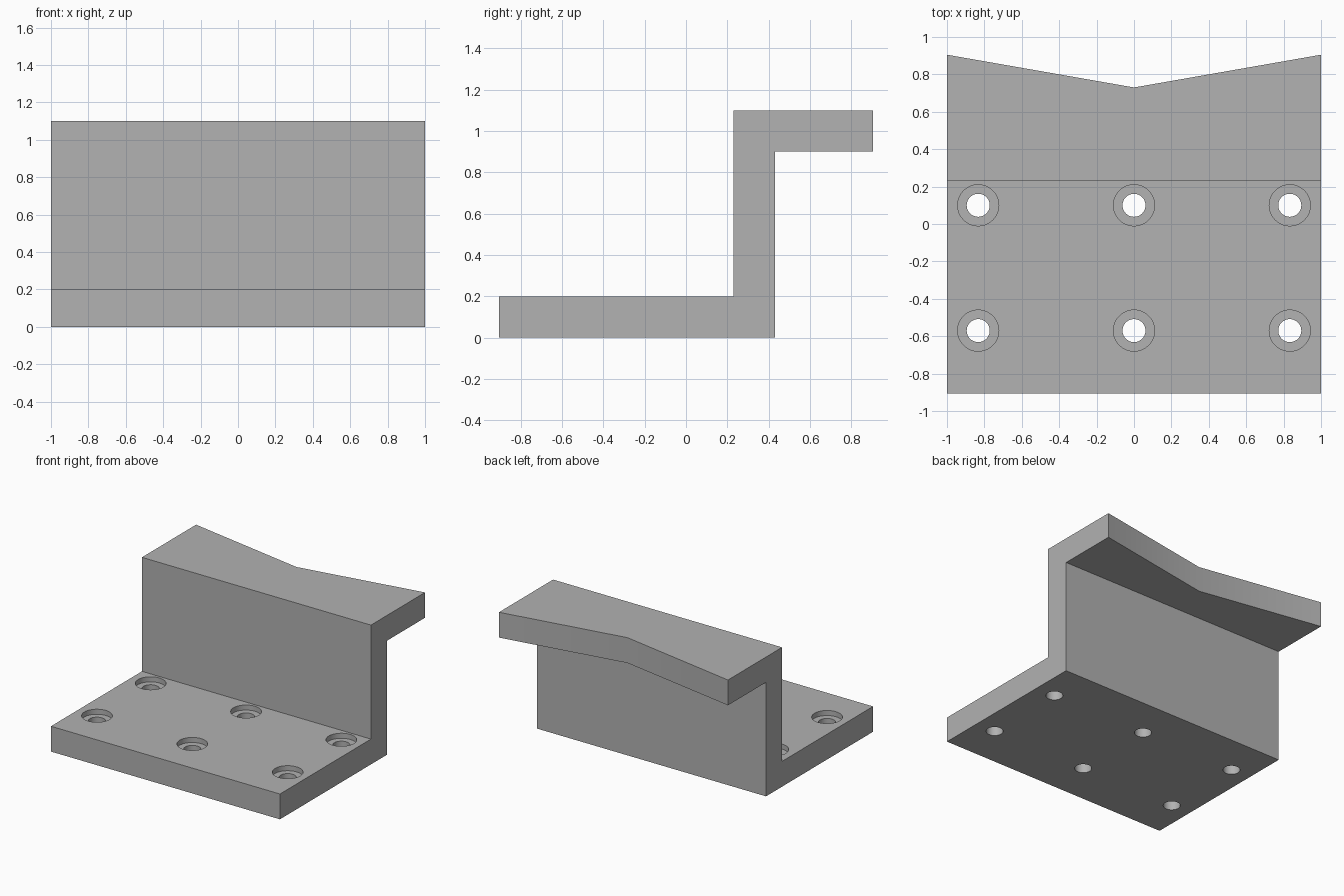
import bpy
import bmesh
from math import radians

cube = bpy.data.objects.get("Cube")
if cube:
    bpy.data.objects.remove(cube, do_unlink=True)

HALF_W = 1.0
FRONT, BACK, NOTCH = -0.905, 0.905, 0.73
WEB_FRONT, WEB_BACK = 0.23, 0.43
THICK, HEIGHT = 0.2, 1.1
BORE_DEPTH = 0.04

grey = bpy.data.materials.new("plain grey")
grey.use_nodes = True
colour = (0.445, 0.445, 0.445, 1)
grey.diffuse_color = colour
grey.node_tree.nodes["Principled BSDF"].inputs["Base Color"].default_value = colour


def section(bm, x, back):
    """Z-shaped cross-section at x, its upper flange ending at back."""
    points = [(FRONT, 0), (WEB_BACK, 0), (WEB_BACK, HEIGHT - THICK),
              (back, HEIGHT - THICK), (back, HEIGHT), (WEB_FRONT, HEIGHT),
              (WEB_FRONT, THICK), (FRONT, THICK)]
    return [bm.verts.new((x, y, z)) for y, z in points]


# Bracket body: three sections, the middle one shorter for the V-shaped back edge
bm = bmesh.new()
rings = [section(bm, x, back) for x, back in
         ((-HALF_W, BACK), (0, NOTCH), (HALF_W, BACK))]
for a, b in zip(rings, rings[1:]):
    for i in range(len(a)):
        j = (i + 1) % len(a)
        bm.faces.new((a[i], a[j], b[j], b[i]))
bm.faces.new(rings[0])
bm.faces.new(rings[-1])
bmesh.ops.dissolve_limit(bm, angle_limit=radians(1), verts=bm.verts, edges=bm.edges)
bmesh.ops.recalc_face_normals(bm, faces=bm.faces)
mesh = bpy.data.meshes.new("bracket")
bm.to_mesh(mesh)
bm.free()
bracket = bpy.data.objects.new("bracket", mesh)
bpy.context.collection.objects.link(bracket)
mesh.materials.append(grey)


def drill(name, radius, bottom, top):
    """Cut one grid of six round holes into the base plate."""
    bm = bmesh.new()
    for x in (-0.833, 0, 0.833):
        for y in (-0.57, 0.1):
            made = bmesh.ops.create_cone(
                bm, cap_ends=True, segments=48, radius1=radius,
                radius2=radius, depth=top - bottom)
            bmesh.ops.translate(bm, verts=made["verts"],
                                vec=(x, y, (top + bottom) / 2))
    data = bpy.data.meshes.new(name)
    bm.to_mesh(data)
    bm.free()
    data.materials.append(grey)
    cutter = bpy.data.objects.new(name, data)
    bpy.context.collection.objects.link(cutter)
    mod = bracket.modifiers.new(name, "BOOLEAN")
    mod.operation = "DIFFERENCE"
    mod.solver = "EXACT"
    mod.object = cutter
    bpy.context.view_layer.objects.active = bracket
    bpy.ops.object.modifier_apply(modifier=mod.name)
    bpy.data.objects.remove(cutter, do_unlink=True)


# Counterbored screw holes
drill("counterbore_cutter", 0.11, THICK - BORE_DEPTH, THICK + 0.1)
drill("screw_hole_cutter", 0.0615, -0.1, THICK + 0.1)

# Smooth hole walls, crisp plate edges
bpy.ops.object.select_all(action="DESELECT")
bracket.select_set(True)
bpy.context.view_layer.objects.active = bracket
bpy.ops.object.shade_smooth_by_angle(angle=radians(30))
